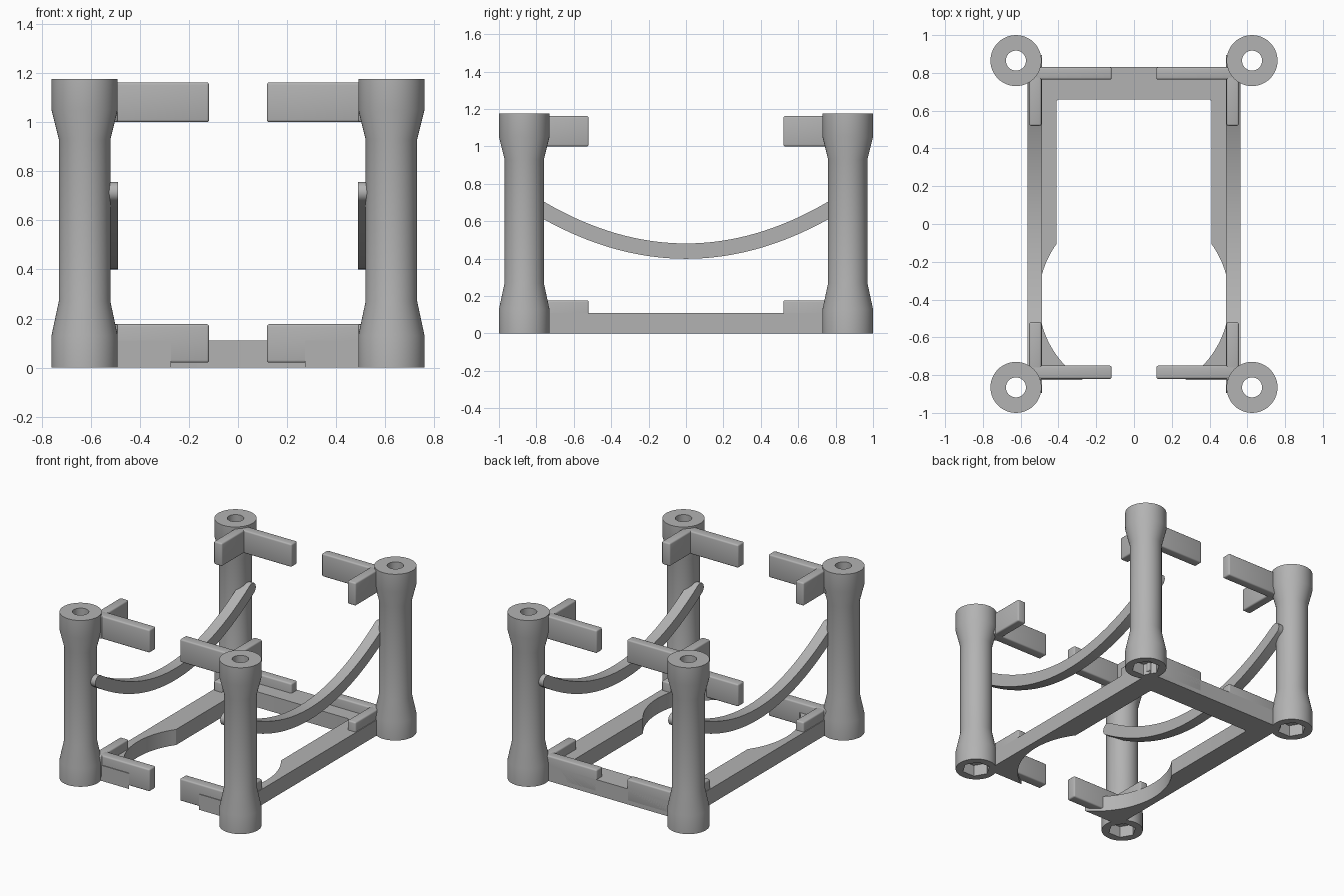
import bpy, bmesh, math

if "Cube" in bpy.data.objects:
    bpy.data.objects.remove(bpy.data.objects["Cube"], do_unlink=True)

GREY = (0.45, 0.45, 0.45, 1)
mat = bpy.data.materials.new("plain grey")
mat.use_nodes = True
mat.diffuse_color = GREY
mat.node_tree.nodes["Principled BSDF"].inputs["Base Color"].default_value = GREY

PX, PY, HEIGHT = 0.625, 0.865, 1.175   # post centres and height
SEG = 48


def finish(name, bm, smooth=True):
    bmesh.ops.recalc_face_normals(bm, faces=bm.faces)
    mesh = bpy.data.meshes.new(name)
    bm.to_mesh(mesh)
    bm.free()
    mesh.materials.append(mat)
    obj = bpy.data.objects.new(name, mesh)
    bpy.context.collection.objects.link(obj)
    if smooth:
        bpy.ops.object.select_all(action="DESELECT")
        obj.select_set(True)
        bpy.context.view_layer.objects.active = obj
        bpy.ops.object.shade_smooth_by_angle(angle=math.radians(30))
    return obj


def hexagon(angle, apothem):
    return apothem / math.cos(angle % (math.pi / 3) - math.pi / 6)


# Tubular post: flared ends, bore through it, hexagonal nut pocket underneath
def post(name, x, y):
    rings = [(0.135, 0, False), (0.135, 0.13, False), (0.105, 0.27, False),
             (0.105, 0.93, False), (0.135, 1.05, False), (0.135, HEIGHT, False),
             (0.053, HEIGHT, False), (0.053, 0.08, False),
             (0.08, 0.08, True), (0.08, 0, True)]
    bm = bmesh.new()
    loops = []
    for radius, z, is_hex in rings:
        loop = []
        for i in range(SEG):
            a = 2 * math.pi * i / SEG
            r = hexagon(a, radius) if is_hex else radius
            loop.append(bm.verts.new((x + r * math.cos(a), y + r * math.sin(a), z)))
        loops.append(loop)
    for k, low in enumerate(loops):
        high = loops[(k + 1) % len(loops)]
        for i in range(SEG):
            j = (i + 1) % SEG
            bm.faces.new((low[i], low[j], high[j], high[i]))
    finish(name, bm)


# Rounded bar between two opposite corners
def arm(name, lo, hi):
    bm = bmesh.new()
    bmesh.ops.create_cube(bm, size=1)
    for v in bm.verts:
        v.co = [(a + b) / 2 + c * abs(b - a) for a, b, c in zip(lo, hi, v.co)]
    bmesh.ops.bevel(bm, geom=bm.edges[:], offset=0.01, segments=3,
                    profile=0.5, affect="EDGES")
    finish(name, bm)


# Extrude a closed outline along a vector
def extrude_outline(name, points, vector, smooth=True):
    bm = bmesh.new()
    face = bm.faces.new([bm.verts.new(p) for p in points])
    result = bmesh.ops.extrude_face_region(bm, geom=[face])
    moved = [g for g in result["geom"] if isinstance(g, bmesh.types.BMVert)]
    bmesh.ops.translate(bm, verts=moved, vec=vector)
    finish(name, bm, smooth)


# Posts and the short corner arms, at the top and bottom
for end, sy in (("front", -1), ("back", 1)):
    inner, outer = (0.75, 0.82) if sy < 0 else (0.765, 0.83)
    for side, sx in (("left", 1), ("right", -1)):
        post(f"{end}_{side}_post", sx * PX, sy * PY)
        for level, z0, z1 in (("lower", 0.02, 0.177), ("upper", 1.0, 1.162)):
            tag = f"{level}_{end}_{side}"
            arm(tag + "_cross_arm", (sx * 0.118, sy * inner, z0),
                (sx * 0.57, sy * outer, z1))
            arm(tag + "_side_arm", (sx * 0.49, sy * 0.52, z0),
                (sx * 0.555, sy * 0.83, z1))

# U-shaped base frame with a round cut-out near the open front
CUT_Y, CUT_R = -0.4, 0.505
start = math.asin((-0.825 - CUT_Y) / CUT_R)
stop = math.acos(0.41 / CUT_R)
half = [(0.56, 0.83), (0.56, -0.825)]
for i in range(33):
    a = start + (stop - start) * i / 32
    half.append((CUT_R * math.cos(a), CUT_Y + CUT_R * math.sin(a)))
for i in range(5):
    a = math.pi / 2 * i / 4
    half.append((0.395 + 0.015 * math.cos(a), 0.645 + 0.015 * math.sin(a)))
outline = half + [(-x, y) for x, y in reversed(half)]
extrude_outline("base_frame", [(x, y, 0) for x, y in outline], (0, 0, 0.11))

# Sagging side straps with rounded ends
SAG, REACH, HALF_THICK, STEPS = 0.376, 0.855, 0.041, 40
upper, lower = [], []
for i in range(STEPS + 1):
    y = REACH * (2 * i / STEPS - 1)
    slope = math.atan(2 * SAG * y)
    z = 0.44 + SAG * y * y
    dy, dz = -HALF_THICK * math.sin(slope), HALF_THICK * math.cos(slope)
    upper.append((y + dy, z + dz))
    lower.append((y - dy, z - dz))


def end_cap(sign):
    centre_z = 0.44 + SAG * REACH ** 2
    base = math.atan(2 * SAG * REACH) * sign + (math.pi / 2 if sign > 0 else -math.pi / 2)
    return [(sign * REACH + HALF_THICK * math.cos(base - math.pi * i / 12),
             centre_z + HALF_THICK * math.sin(base - math.pi * i / 12))
            for i in range(1, 12)]


profile = upper + end_cap(1) + lower[::-1] + end_cap(-1)
for side, sx in (("left", 1), ("right", -1)):
    extrude_outline(f"{side}_strap", [(sx * 0.488, y, z) for y, z in profile],
                    (sx * 0.075, 0, 0))
